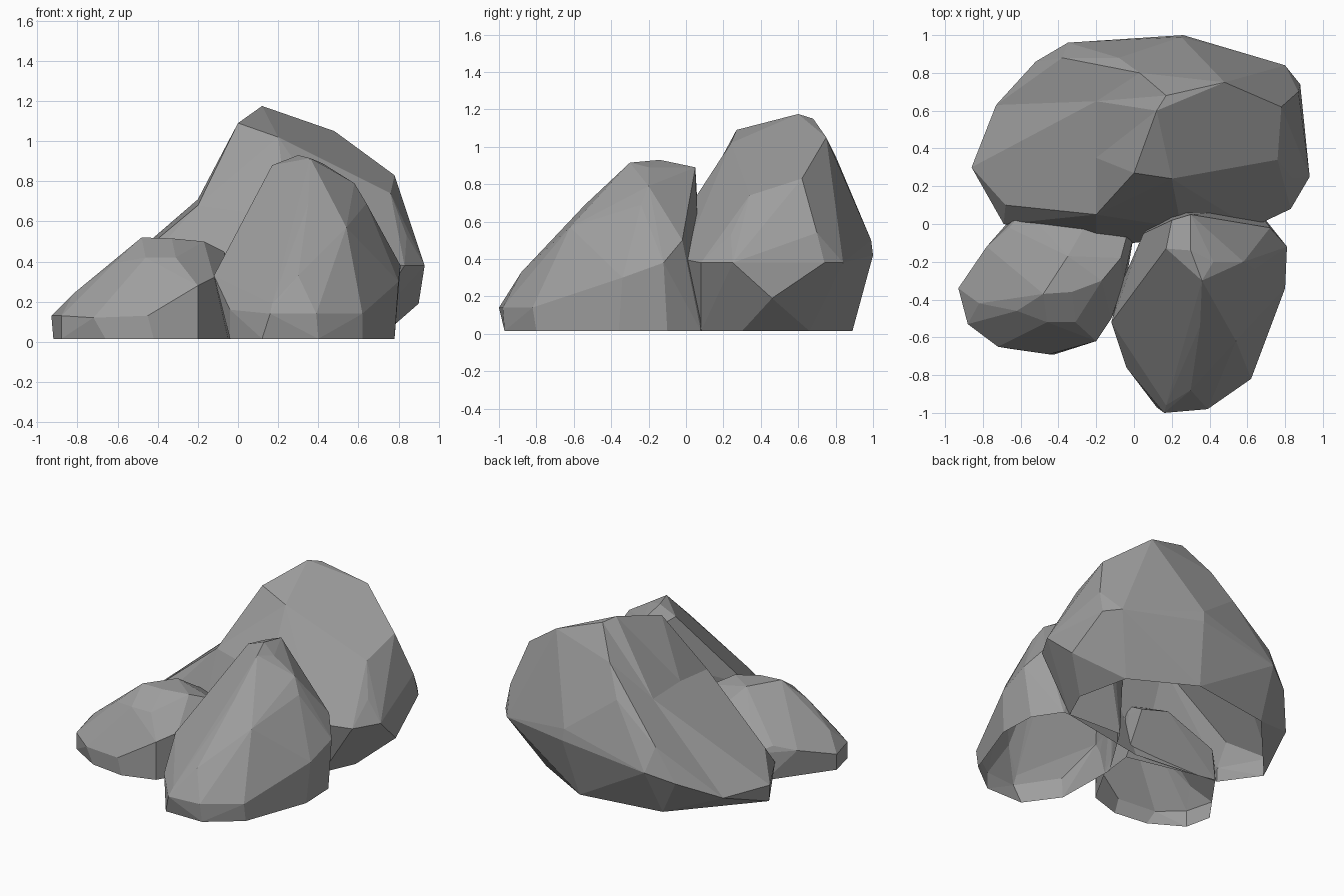
import bpy, bmesh

stone = bpy.data.materials.new("stone")
stone.diffuse_color = (0.34, 0.34, 0.34, 1)


def rock(name, rim, body, dents=()):
    """Faceted boulder: hull of a ground rim and body points, open underneath."""
    bm = bmesh.new()
    for x, y in rim:
        bm.verts.new((x, y, 0.015))
    for p in body:
        bm.verts.new(p)
    bmesh.ops.convex_hull(bm, input=bm.verts[:])
    bmesh.ops.delete(bm, geom=[v for v in bm.verts if not v.link_faces], context='VERTS')
    # sink selected hull corners to make shallow hollows
    for x, y, depth in dents:
        near = min((v for v in bm.verts if v.co.z > 0.4),
                   key=lambda v: (v.co.x - x) ** 2 + (v.co.y - y) ** 2)
        near.co.z -= depth
    base = [f for f in bm.faces if all(v.co.z < 0.05 for v in f.verts)]
    bmesh.ops.delete(bm, geom=base, context='FACES')
    # merge nearly flat triangles into broad facets
    bmesh.ops.dissolve_limit(bm, angle_limit=0.1, verts=bm.verts[:], edges=bm.edges[:])
    bmesh.ops.recalc_face_normals(bm, faces=bm.faces[:])
    mesh = bpy.data.meshes.new(name)
    bm.to_mesh(mesh)
    bm.free()
    mesh.materials.append(stone)
    obj = bpy.data.objects.new(name, mesh)
    bpy.context.collection.objects.link(obj)
    return obj


# tall boulder at the back, sloping down to the left
rock("back_boulder",
     [(-.84, .28), (-.38, .8), (.2, .89), (.62, .66), (.7, .3), (.6, .08), (-.05, -.04), (-.66, .03)],
     [(0, .27, 1.09), (.12, .6, 1.175), (.17, .68, 1.15), (.48, .75, 1.05),
      (.78, .62, .83), (.76, .34, .74), (.84, .24, .53), (.87, .7, .54),
      (.93, .25, .38), (.83, .08, .38), (.88, .74, .38), (.8, .84, .38),
      (.26, 1, .42), (.25, .99, .5), (-.35, .96, .34), (-.52, .86, .27), (-.73, .63, .14),
      (-.86, .3, .14), (-.69, 0, .14), (.9, .46, .19),
      (.03, .8, .95), (-.08, .88, .75), (-.38, .88, .5),
      (-.2, .05, .85), (-.2, .35, .93), (-.2, .65, .92), (-.68, .1, .28),
      (.2, .24, 1.02), (.25, -.02, .62), (0, -.1, .3), (-.2, -.09, .3), (.62, -.02, .4)],
     dents=[(-.2, .05, .17), (-.2, .35, .22), (-.2, .65, .22)])

# pointed boulder at the front right
rock("right_boulder",
     [(-.04, -.75), (.12, -.97), (.4, -.97), (.62, -.8), (.78, -.36), (.77, -.1),
      (.65, .08), (.2, .1), (-.05, -.3)],
     [(.17, -.13, .88), (.36, -.3, .915), (.3, -.14, .93), (.42, -.2, .89),
      (.3, .05, .89), (.2, .02, .86), (.35, -.54, .69), (.3, -.88, .33),
      (.54, -.62, .57), (.42, -.82, .36), (.17, -.96, .19), (-.04, -.76, .16),
      (-.12, -.52, .33), (-.02, -.36, .54), (.16, -1, .14), (.39, -.98, .14), (.62, -.82, .14),
      (.58, -.2, .79), (.64, -.24, .69), (.72, -.26, .5), (.8, -.34, .3), (.81, -.12, .38),
      (.72, -.02, .5), (.5, -.02, .74), (-.06, -.3, .33), (.05, -.05, .58)])

# low boulder at the front left
rock("left_boulder",
     [(-.92, -.35), (-.88, -.53), (-.66, -.66), (-.42, -.69), (-.2, -.62), (-.05, -.35),
      (-.02, -.1), (-.25, -.04), (-.64, .04)],
     [(-.93, -.34, .13), (-.88, -.53, .13), (-.72, -.65, .12), (-.45, -.69, .13),
      (-.2, -.62, .28), (-.12, -.5, .32), (-.06, -.32, .35), (-.82, -.42, .24),
      (-.78, -.12, .2), (-.66, -.02, .24), (-.48, -.37, .52), (-.62, -.46, .39), (-.46, -.52, .42),
      (-.31, -.52, .42), (-.35, -.17, .515), (-.33, -.36, .515), (-.17, -.3, .5),
      (-.07, -.18, .45), (0, -.05, .3), (0, .08, .28), (-.19, .11, .32), (-.58, .08, .2)])
